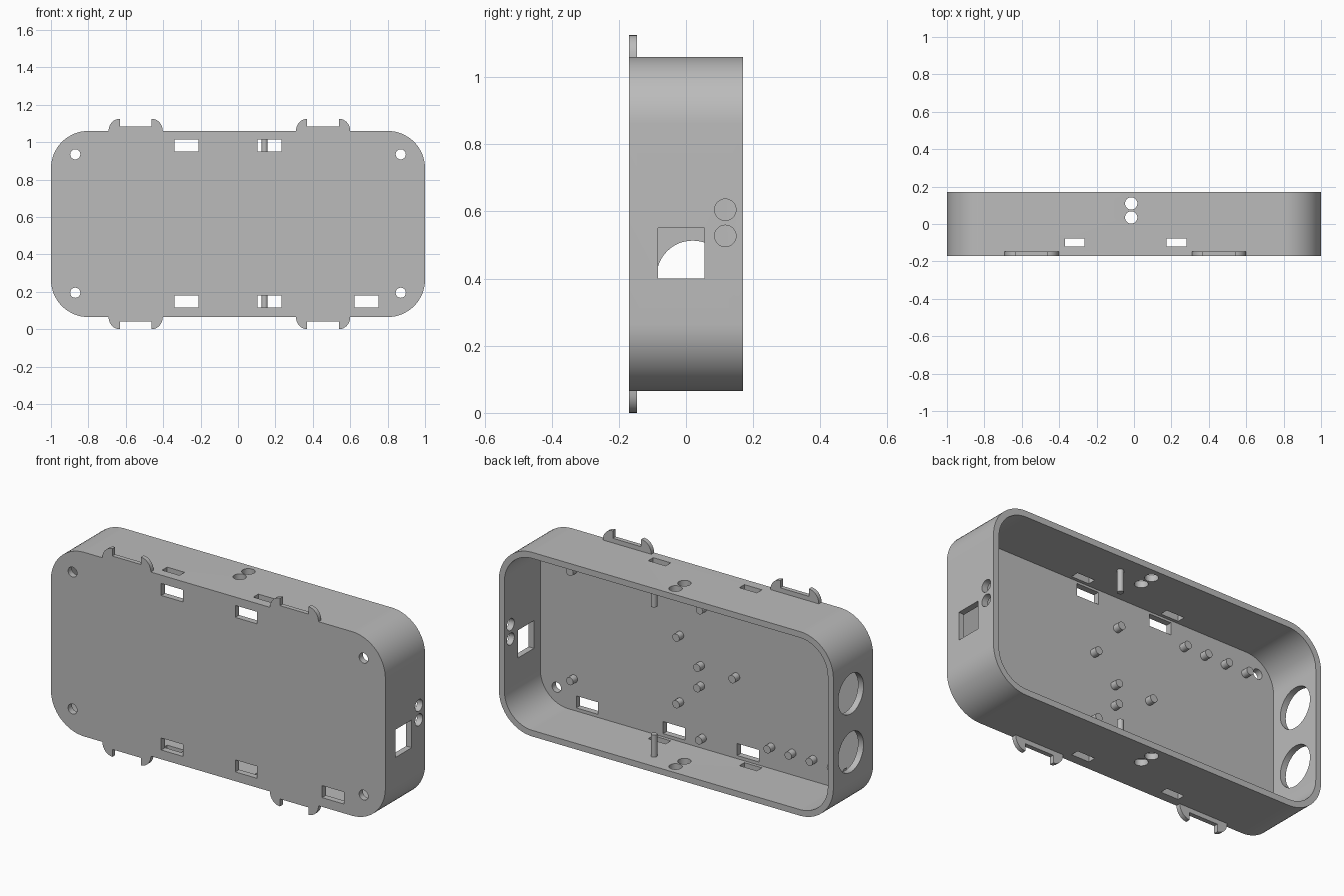
import bpy, bmesh, math
from mathutils import Matrix, Vector

cube = bpy.data.objects.get("Cube")
if cube:
    bpy.data.objects.remove(cube, do_unlink=True)

grey = bpy.data.materials.new("light grey plastic")
grey.use_nodes = True
grey.diffuse_color = (0.5, 0.5, 0.5, 1)
grey.node_tree.nodes["Principled BSDF"].inputs["Base Color"].default_value = (0.5, 0.5, 0.5, 1)

MID_Z = 0.5625                      # height of the case centre
FRONT, BACK, PLATE = -0.17, 0.17, -0.137
WALL = 0.033
HALF_W, HALF_H, RADIUS = 1.0, 0.4975, 0.2


def make_object(name, bm):
    bmesh.ops.recalc_face_normals(bm, faces=bm.faces[:])
    mesh = bpy.data.meshes.new(name)
    bm.to_mesh(mesh)
    bm.free()
    mesh.materials.append(grey)
    obj = bpy.data.objects.new(name, mesh)
    bpy.context.collection.objects.link(obj)
    return obj


def extrude_profile(bm, points, y0, y1):
    """Extrude an x-z outline from y0 to y1."""
    face = bm.faces.new([bm.verts.new((x, y0, z)) for x, z in points])
    moved = bmesh.ops.extrude_face_region(bm, geom=[face])["geom"]
    verts = [g for g in moved if isinstance(g, bmesh.types.BMVert)]
    bmesh.ops.translate(bm, verts=verts, vec=(0, y1 - y0, 0))


def add_box(bm, x, y, z):
    size = Matrix.Diagonal((x[1] - x[0], y[1] - y[0], z[1] - z[0], 1))
    centre = Matrix.Translation((sum(x) / 2, sum(y) / 2, sum(z) / 2))
    bmesh.ops.create_cube(bm, size=1, matrix=centre @ size)


def add_cylinder(bm, start, end, radius, sides=32):
    a, b = Vector(start), Vector(end)
    turn = (b - a).to_track_quat('Z', 'Y').to_matrix().to_4x4()
    bmesh.ops.create_cone(bm, cap_ends=True, segments=sides, radius1=radius, radius2=radius,
                          depth=(b - a).length, matrix=Matrix.Translation((a + b) / 2) @ turn)


def rounded_outline(inset):
    r = RADIUS - inset
    cx, cz = HALF_W - RADIUS, HALF_H - RADIUS
    points = []
    for k, (sx, sz) in enumerate([(1, 1), (-1, 1), (-1, -1), (1, -1)]):
        for i in range(17):
            a = math.pi / 2 * (k + i / 16)
            points.append((sx * cx + r * math.cos(a), MID_Z + sz * cz + r * math.sin(a)))
    return points


def cut(target, cutter):
    mod = target.modifiers.new("cut", 'BOOLEAN')
    mod.operation, mod.solver, mod.object = 'DIFFERENCE', 'EXACT', cutter
    cutter.hide_render = True
    bpy.context.view_layer.objects.active = target
    bpy.ops.object.modifier_apply(modifier=mod.name)
    bpy.data.objects.remove(cutter, do_unlink=True)


def smooth(obj):
    bpy.ops.object.select_all(action='DESELECT')
    obj.select_set(True)
    bpy.context.view_layer.objects.active = obj
    bpy.ops.object.shade_smooth_by_angle(angle=math.radians(30))


# Open-backed case shell
bm = bmesh.new()
extrude_profile(bm, rounded_outline(0), FRONT, BACK)
case = make_object("case_shell", bm)
bm = bmesh.new()
extrude_profile(bm, rounded_outline(WALL), PLATE, BACK + 0.1)
cut(case, make_object("cavity_cutter", bm))

# All wall openings
bm = bmesh.new()
through = (FRONT - 0.1, -0.13)
for x in (-0.87, 0.87):             # corner screw holes
    for z in (0.195, 0.935):
        add_cylinder(bm, (x, through[0], z), (x, through[1], z), 0.027)
low, high = (0.115, 0.18), (0.95, 1.015)
for x, z in [(-0.34, low), (-0.34, high), (0.103, low), (0.103, high), (0.622, low)]:
    add_box(bm, (x, x + 0.13), through, z)
for x in (-0.37, 0.175):            # slots in the top and bottom walls
    add_box(bm, (x, x + 0.105), (-0.12, -0.077), (-0.1, 1.3))
for y in (0.035, 0.11):             # paired holes in the top and bottom walls
    add_cylinder(bm, (-0.015, y, -0.1), (-0.015, y, 1.3), 0.033)
add_box(bm, (0.9, 1.1), (-0.083, 0.055), (0.4, 0.55))
for z in (0.527, 0.605):            # small holes on one end
    add_cylinder(bm, (0.9, 0.117, z), (1.1, 0.117, z), 0.032)
for z in (0.405, 0.72):             # large holes on the other end
    add_cylinder(bm, (-1.1, 0.02, z), (-0.9, 0.02, z), 0.108, 48)
cut(case, make_object("opening_cutter", bm))
smooth(case)

# Hooked tabs above and below the front edge
HORN, TAB, BAR = 0.06, 0.065, 0.025
for side, centre, half in [("right", -0.547, 0.145), ("left", 0.455, 0.145)]:
    arc = [(half - HORN + HORN * math.cos(a), TAB * math.sin(a))
           for a in (math.pi / 2 * i / 8 for i in range(9))]
    right_half = arc + [(half - HORN, BAR)]
    outline = right_half + [(-x, h) for x, h in reversed(right_half)]
    for place, sign in (("top", 1), ("bottom", -1)):
        bm = bmesh.new()
        edge = MID_Z + sign * HALF_H
        extrude_profile(bm, [(centre + x, edge + sign * h) for x, h in outline], FRONT, -0.146)
        smooth(make_object(f"{place}_{side}_tab", bm))

# Short mounting pegs on the inside of the front plate
pegs = [(0.765, 0.27), (0.765, 0.86), (0.13, 0.675), (0.13, 0.315), (0.005, 0.545),
        (0.005, 0.435), (-0.205, 0.54), (-0.005, 0.155), (-0.01, 0.86)]
pegs += [(-0.415 - 0.126 * i, z) for i in range(4) for z in (0.217, 0.907)]
bm = bmesh.new()
for x, z in pegs:
    add_cylinder(bm, (x, PLATE - 0.005, z), (x, PLATE + 0.038, z), 0.021, 24)
smooth(make_object("mounting_pegs", bm))

# Upright pins on the top and bottom walls
bm = bmesh.new()
for sign in (1, -1):
    add_cylinder(bm, (0.142, 0.07, MID_Z + sign * (HALF_H - WALL + 0.005)),
                 (0.142, 0.07, MID_Z + sign * 0.345), 0.016, 24)
smooth(make_object("wall_pins", bm))
